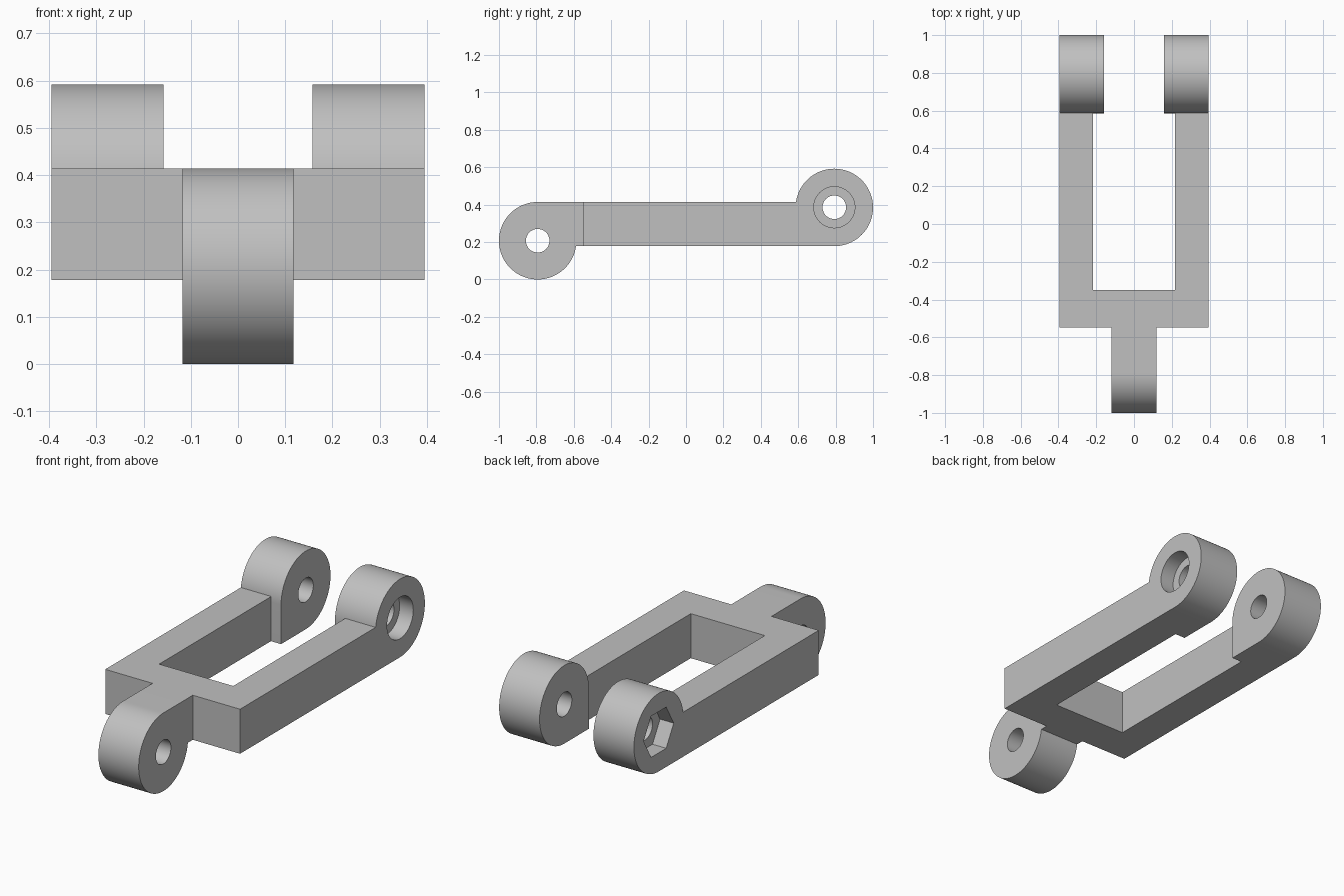
import bpy, bmesh
from math import sin, cos, pi
from mathutils import Vector

if "Cube" in bpy.data.objects:
    bpy.data.objects.remove(bpy.data.objects["Cube"], do_unlink=True)

LOW, HIGH = 0.178, 0.414      # frame underside and top
R = 0.207                     # lug radius
BORE = 0.063                  # pin hole radius
PIN_Y = 0.793
REAR_Z, FRONT_Z = LOW + R + 0.001, R

grey = bpy.data.materials.new("plain grey")
grey.use_nodes = True
colour = (0.53, 0.53, 0.53, 1)
grey.diffuse_color = colour
grey.node_tree.nodes["Principled BSDF"].inputs["Base Color"].default_value = colour


def prism(name, points, direction):
    """Extrude a closed outline along a direction."""
    bm = bmesh.new()
    face = bm.faces.new([bm.verts.new(p) for p in points])
    out = bmesh.ops.extrude_face_region(bm, geom=[face])
    verts = [g for g in out["geom"] if isinstance(g, bmesh.types.BMVert)]
    bmesh.ops.translate(bm, verts=verts, vec=Vector(direction))
    bmesh.ops.recalc_face_normals(bm, faces=bm.faces)
    mesh = bpy.data.meshes.new(name)
    bm.to_mesh(mesh)
    bm.free()
    mesh.materials.append(grey)
    ob = bpy.data.objects.new(name, mesh)
    bpy.context.collection.objects.link(ob)
    return ob


def combine(target, other, operation):
    """Boolean one part into another and discard the helper."""
    mod = target.modifiers.new(operation, "BOOLEAN")
    mod.operation, mod.solver, mod.object = operation, "EXACT", other
    bpy.context.view_layer.objects.active = target
    bpy.ops.object.modifier_apply(modifier=mod.name)
    bpy.data.objects.remove(other, do_unlink=True)


def lug(name, x0, x1, y, z, side):
    """Round eye with one square corner that meets the frame."""
    n = 72
    pts = [(cos(a), sin(a)) for a in (-pi / 2 + 1.5 * pi * i / n for i in range(n + 1))]
    pts.append((-1, -1))
    outline = [(x0, y + side * R * c, z + side * R * s) for c, s in pts]
    return prism(name, outline, (x1 - x0, 0, 0))


def drill(x0, x1, y, z, radius, sides=48):
    """Cutter along x; six sides make the nut pocket."""
    ring = [(x0, y + radius * cos(2 * pi * i / sides), z + radius * sin(2 * pi * i / sides))
            for i in range(sides)]
    return prism("cutter", ring, (x1 - x0, 0, 0))


# Forked frame with its front neck, mirrored from half an outline
half = [(0.118, -0.63), (0.118, -0.547), (0.395, -0.547),
        (0.395, 0.63), (0.217, 0.63), (0.217, -0.35)]
outline = half + [(-x, y) for x, y in reversed(half)]
link = prism("forked_link", [(x, y, LOW) for x, y in outline], (0, 0, HIGH - LOW))

# Front lug and the two rear lugs
combine(link, lug("front_lug", -0.118, 0.118, -PIN_Y, FRONT_Z, -1), "UNION")
for s in (-1, 1):
    combine(link, lug("rear_lug", s * 0.158, s * 0.395, PIN_Y, LOW + R, 1), "UNION")

# Pin holes
combine(link, drill(-0.3, 0.3, -PIN_Y, FRONT_Z, BORE), "DIFFERENCE")
combine(link, drill(-0.6, 0.6, PIN_Y, REAR_Z, BORE), "DIFFERENCE")

# Round bolt-head recess on the left, hexagonal nut pocket on the right
combine(link, drill(0.315, 0.6, PIN_Y, REAR_Z, 0.11), "DIFFERENCE")
combine(link, drill(-0.6, -0.315, PIN_Y, REAR_Z, 0.126, 6), "DIFFERENCE")

bpy.ops.object.select_all(action="DESELECT")
link.select_set(True)
bpy.context.view_layer.objects.active = link
bpy.ops.object.shade_smooth_by_angle(angle=pi / 6)
